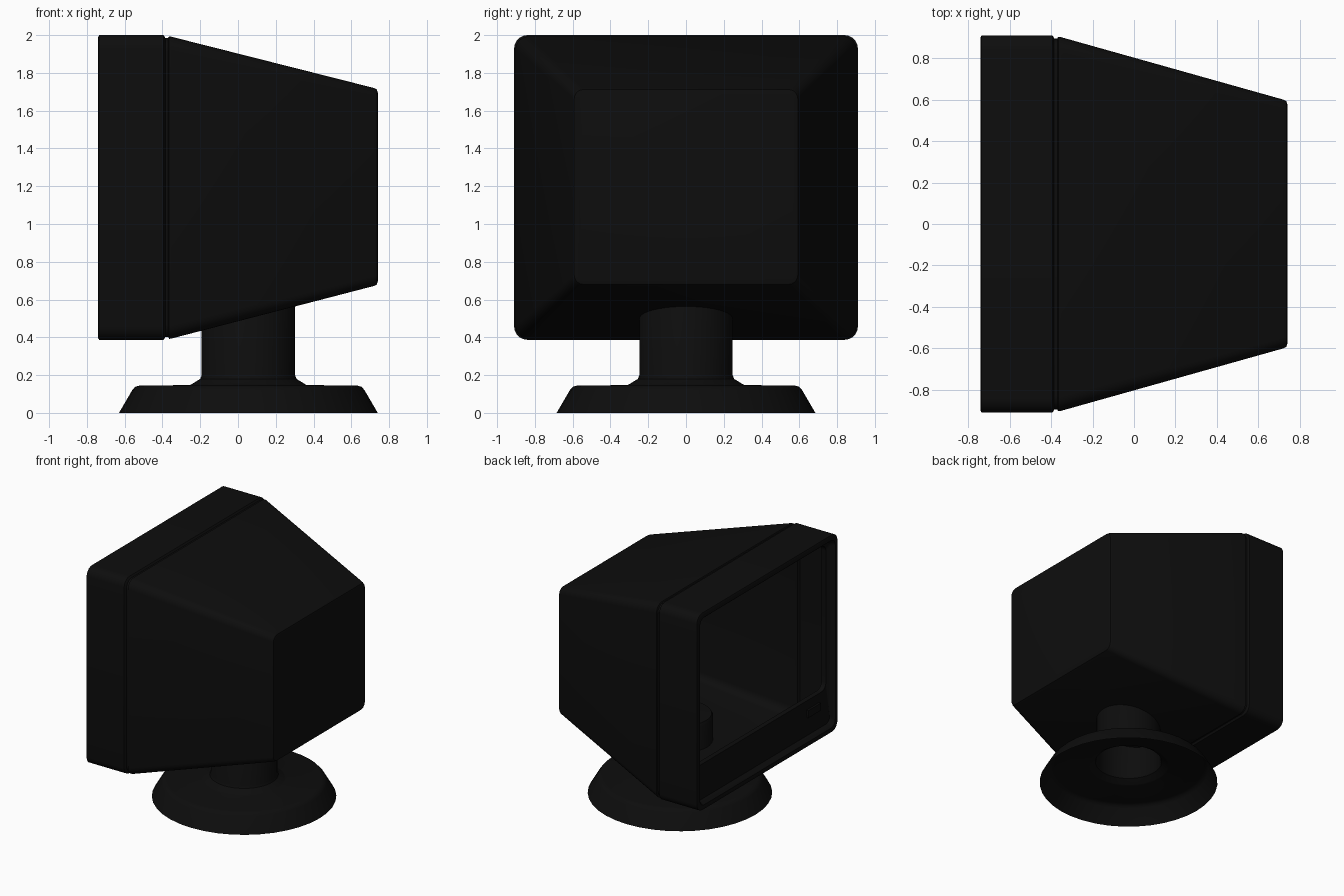
import bpy, bmesh, math

if "Cube" in bpy.data.objects:
    bpy.data.objects.remove(bpy.data.objects["Cube"])

black = bpy.data.materials.new("matte_black")
black.diffuse_color = (0.004, 0.004, 0.004, 1)
black.use_nodes = True
black.node_tree.nodes["Principled BSDF"].inputs["Base Color"].default_value = black.diffuse_color


def finish(name, bm, angle=35):
    bmesh.ops.recalc_face_normals(bm, faces=bm.faces)
    me = bpy.data.meshes.new(name)
    bm.to_mesh(me)
    bm.free()
    ob = bpy.data.objects.new(name, me)
    me.materials.append(black)
    bpy.context.collection.objects.link(ob)
    bpy.ops.object.select_all(action='DESELECT')
    ob.select_set(True)
    bpy.context.view_layer.objects.active = ob
    bpy.ops.object.shade_smooth_by_angle(angle=math.radians(angle))
    return ob


def rounded_ring(x, hy, z0, z1, r, n=5):
    pts = []
    corners = [(hy - r, z1 - r), (-hy + r, z1 - r), (-hy + r, z0 + r), (hy - r, z0 + r)]
    for k, (cy, cz) in enumerate(corners):
        for i in range(n + 1):
            a = math.pi / 2 * (k + i / n)
            pts.append((x, cy + r * math.cos(a), cz + r * math.sin(a)))
    return pts


def loft(name, rings, cap=False):
    bm = bmesh.new()
    loops = [[bm.verts.new(p) for p in rounded_ring(*r)] for r in rings]
    for a, b in zip(loops, loops[1:]):
        m = len(a)
        for i in range(m):
            bm.faces.new((a[i], a[(i + 1) % m], b[(i + 1) % m], b[i]))
    if cap:
        bm.faces.new(loops[-1])
    return finish(name, bm)


# front bezel: open frame with a tall chin, rim and outer band (x, half width, z low, z high, radius)
loft("front_bezel", [
    (-0.64, 0.84, 0.72, 1.91, 0.06),
    (-0.68, 0.84, 0.72, 1.91, 0.06),
    (-0.70, 0.86, 0.45, 1.94, 0.05),
    (-0.735, 0.87, 0.43, 1.955, 0.05),
    (-0.74, 0.875, 0.425, 1.96, 0.055),
    (-0.74, 0.90, 0.395, 1.99, 0.07),
    (-0.735, 0.91, 0.387, 2.00, 0.07),
    (-0.395, 0.91, 0.387, 2.00, 0.07),
    (-0.39, 0.905, 0.392, 1.995, 0.07),
    (-0.385, 0.895, 0.402, 1.985, 0.07)])

# tapered hollow back shell, beginning with the seam groove
loft("back_shell", [
    (-0.385, 0.895, 0.402, 1.985, 0.07),
    (-0.37, 0.895, 0.402, 1.985, 0.07),
    (-0.365, 0.903, 0.392, 1.993, 0.07),
    (-0.355, 0.902, 0.393, 1.992, 0.07),
    (0.72, 0.60, 0.672, 1.72, 0.05),
    (0.735, 0.592, 0.68, 1.712, 0.05),
    (0.74, 0.575, 0.697, 1.695, 0.04)], cap=True)

# power button on the chin
bm = bmesh.new()
bmesh.ops.create_cube(bm, size=1)
for v in bm.verts:
    v.co = (-0.693 + v.co.x * 0.02, -0.66 + v.co.y * 0.16, 0.62 + v.co.z * 0.06)
finish("power_button", bm)

# swivel stand: lathed hollow foot and stem, open underneath
profile = [(0.685, 0), (0.615, 0.12), (0.60, 0.138), (0.575, 0.145), (0.31, 0.147),
           (0.30, 0.152), (0.255, 0.18), (0.247, 0.20), (0.247, 0.63), (0.235, 0.65), (0, 0.655)]
bm = bmesh.new()
verts = [bm.verts.new((r, 0, z)) for r, z in profile]
edges = [bm.edges.new(p) for p in zip(verts, verts[1:])]
bmesh.ops.spin(bm, geom=verts + edges, cent=(0, 0, 0), axis=(0, 0, 1),
               angle=math.tau, steps=40, use_duplicate=False)
bmesh.ops.remove_doubles(bm, verts=bm.verts, dist=0.0005)
bmesh.ops.translate(bm, verts=bm.verts, vec=(0.055, 0, 0))
finish("swivel_stand", bm)
